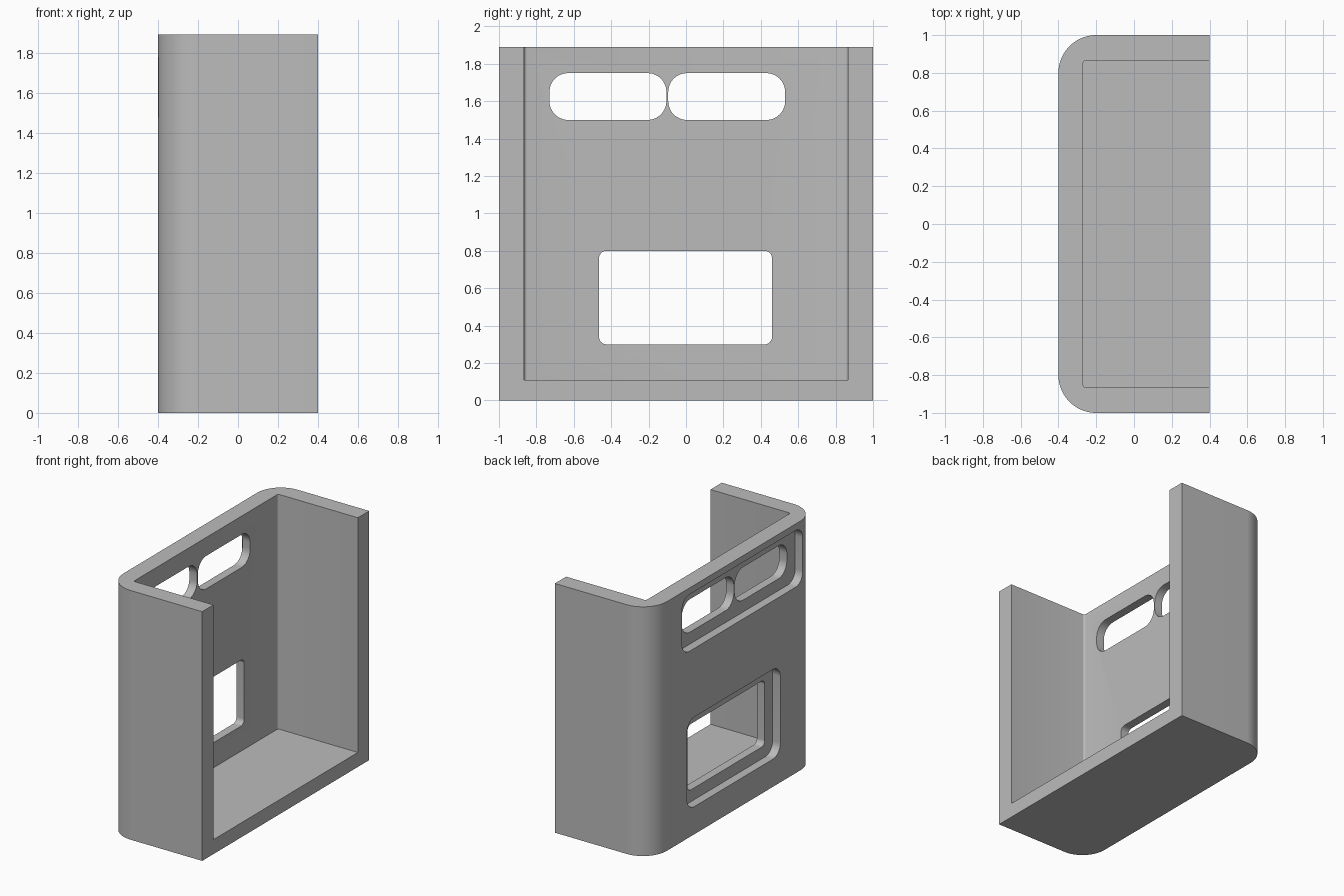
import bpy
import bmesh
from math import cos, sin, pi, radians
from mathutils import Vector

cube = bpy.data.objects.get("Cube")
if cube:
    bpy.data.objects.remove(cube, do_unlink=True)

HEIGHT, HALF_X, WALL = 1.89, 0.4, 0.13
STEP = 0.065  # depth of the outer recesses


def rounded_rect(u0, u1, v0, v1, radii, steps=12):
    """Outline from the lower left corner round; a zero radius is a sharp corner."""
    corners = [(u0, v0, 1, 1), (u1, v0, -1, 1), (u1, v1, -1, -1), (u0, v1, 1, -1)]
    points = []
    for i, ((u, v, su, sv), r) in enumerate(zip(corners, radii)):
        if r == 0:
            points.append((u, v))
            continue
        for k in range(steps + 1):
            a = pi + i * pi / 2 + k * pi / 2 / steps
            points.append((u + su * r + r * cos(a), v + sv * r + r * sin(a)))
    return points


def prism(name, outline, lo, hi, axis):
    """Extrude an outline along z (outline in x, y) or along x (outline in y, z)."""
    bm = bmesh.new()
    if axis == "z":
        verts = [bm.verts.new((u, v, lo)) for u, v in outline]
    else:
        verts = [bm.verts.new((lo, u, v)) for u, v in outline]
    face = bm.faces.new(verts)
    push = Vector((0, 0, hi - lo)) if axis == "z" else Vector((hi - lo, 0, 0))
    new = bmesh.ops.extrude_face_region(bm, geom=[face], use_keep_orig=True)["geom"]
    bmesh.ops.translate(bm, vec=push, verts=[g for g in new if isinstance(g, bmesh.types.BMVert)])
    bmesh.ops.recalc_face_normals(bm, faces=bm.faces)
    mesh = bpy.data.meshes.new(name)
    bm.to_mesh(mesh)
    bm.free()
    obj = bpy.data.objects.new(name, mesh)
    bpy.context.collection.objects.link(obj)
    return obj


def cut(body, cutter):
    """Subtract the cutter from the body and discard it."""
    mod = body.modifiers.new(cutter.name, "BOOLEAN")
    mod.operation, mod.solver, mod.object = "DIFFERENCE", "EXACT", cutter
    bpy.context.view_layer.objects.active = body
    bpy.ops.object.modifier_apply(modifier=mod.name)
    bpy.data.objects.remove(cutter, do_unlink=True)


def window(name, y0, y1, z0, z1, r, x0, x1):
    return prism(name, rounded_rect(y0, y1, z0, z1, [r] * 4), x0, x1, "x")


# Body block, rounded along the two upright edges of the closed wall
holder = prism("holder", rounded_rect(-HALF_X, HALF_X, -1, 1, [0.2, 0, 0, 0.2], 24), 0, HEIGHT, "z")

# Cavity, open at the top and on the +x side
inner = rounded_rect(WALL - HALF_X, HALF_X + 0.2, WALL - 1 + 0.005, 1 - WALL - 0.005,
                     [0.015, 0, 0, 0.015], 4)
cut(holder, prism("cavity", inner, 0.11, HEIGHT + 0.2, "z"))

# Shallow recesses in the outside of the wall
out, floor, through = -HALF_X - 0.2, -HALF_X + STEP, -HALF_X + WALL + 0.1
cut(holder, window("upper_recess", -0.83, 0.62, 1.41, 1.84, 0.09, out, floor))
cut(holder, window("lower_recess", -0.56, 0.56, 0.21, 0.89, 0.09, out, floor))

# Through openings: two slots above, one window below
for y0, y1 in ((-0.73, -0.105), (-0.095, 0.53)):
    cut(holder, window("slot", y0, y1, 1.5, 1.75, 0.1, out, through))
cut(holder, window("window", -0.465, 0.46, 0.3, 0.8, 0.04, out, through))

# Plain grey finish
grey = bpy.data.materials.new("grey")
grey.use_nodes = True
colour = (0.5, 0.5, 0.5, 1)
grey.diffuse_color = colour
grey.node_tree.nodes["Principled BSDF"].inputs["Base Color"].default_value = colour
holder.data.materials.clear()
holder.data.materials.append(grey)

bpy.ops.object.select_all(action="DESELECT")
holder.select_set(True)
bpy.context.view_layer.objects.active = holder
bpy.ops.object.shade_smooth_by_angle(angle=radians(30))
